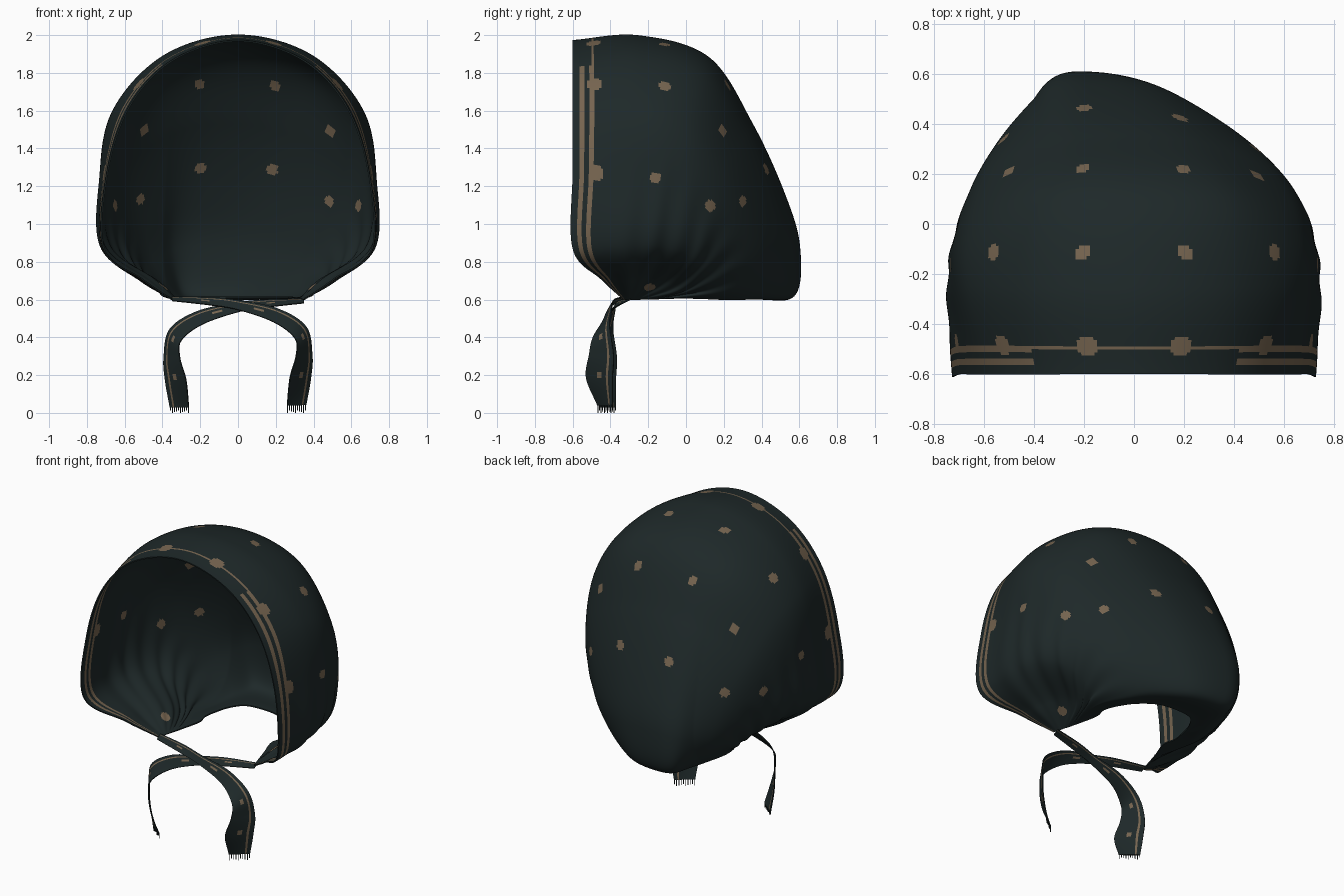
import bpy
import math
from mathutils import Vector, kdtree

cube = bpy.data.objects.get("Cube")
if cube:
    bpy.data.objects.remove(cube, do_unlink=True)


def material(name, colour):
    mat = bpy.data.materials.new(name)
    mat.use_nodes = True
    mat.diffuse_color = (*colour, 1)
    shader = mat.node_tree.nodes["Principled BSDF"]
    shader.inputs["Base Color"].default_value = (*colour, 1)
    shader.inputs["Roughness"].default_value = 0.9
    return mat


GREEN = material("dark green cloth", (0.0128, 0.0213, 0.0218))
TAN = material("tan print", (0.18, 0.128, 0.079))


def spline(points, steps):
    """Smooth curve through the points, with a fixed number of steps per span."""
    ext = [2 * points[0] - points[1], *points, 2 * points[-1] - points[-2]]
    out = []
    for i in range(len(points) - 1):
        a, b, c, d = ext[i:i + 4]
        for k in range(steps):
            t = k / steps
            out.append(0.5 * (2 * b + (c - a) * t + (2 * a - 5 * b + 4 * c - d) * t * t
                              + (3 * b - a - 3 * c + d) * t ** 3))
    return out + [points[-1].copy()]


def grid_object(name, rows, paint, thickness):
    """Cloth sheet from rows of points; paint(row, col, centre) gives the colour slot."""
    wide = len(rows[0])
    verts = [p for row in rows for p in row]
    faces, slots = [], []
    for r in range(len(rows) - 1):
        for c in range(wide - 1):
            quad = [r * wide + c, r * wide + c + 1, (r + 1) * wide + c + 1, (r + 1) * wide + c]
            faces.append(quad)
            slots.append(int(paint(r, c, sum((verts[i] for i in quad), Vector()) / 4)))
    mesh = bpy.data.meshes.new(name)
    mesh.from_pydata(verts, [], faces)
    mesh.materials.append(GREEN)
    mesh.materials.append(TAN)
    mesh.polygons.foreach_set("material_index", slots)
    obj = bpy.data.objects.new(name, mesh)
    bpy.context.collection.objects.link(obj)
    bpy.ops.object.select_all(action="DESELECT")
    obj.select_set(True)
    bpy.context.view_layer.objects.active = obj
    mod = obj.modifiers.new("cloth thickness", "SOLIDIFY")
    mod.thickness = thickness
    mod.offset = 0
    bpy.ops.object.modifier_apply(modifier=mod.name)
    bpy.ops.object.shade_smooth_by_angle(angle=math.radians(40))


# Hood: arches fanned from the face rim back to the nape, each from crown to cheek
ARCHES = [
    [(0, -.6, 1.97), (.34, -.6, 1.87), (.57, -.6, 1.63), (.69, -.6, 1.28), (.71, -.6, .87), (.51, -.45, .71)],
    [(0, -.25, 1.995), (.39, -.25, 1.89), (.66, -.25, 1.6), (.73, -.27, 1.22), (.72, -.3, .88), (.51, -.3, .7)],
    [(0, .12, 1.88), (.38, .1, 1.79), (.65, 0, 1.52), (.72, -.07, 1.18), (.69, -.12, .88), (.46, -.2, .71)],
    [(0, .35, 1.53), (.32, .32, 1.48), (.58, .21, 1.3), (.66, .1, 1.05), (.62, .03, .83), (.42, -.1, .69)],
    [(0, .52, 1.16), (.27, .49, 1.13), (.48, .37, 1.02), (.57, .22, .9), (.53, .1, .76), (.4, -.04, .65)],
    [(0, .6, .88), (.25, .56, .86), (.41, .42, .8), (.47, .27, .74), (.44, .12, .67), (.37, -.02, .63)],
    [(0, .57, .62), (.17, .54, .62), (.28, .42, .62), (.34, .27, .61), (.37, .12, .61), (.35, -.02, .61)],
]
# Turned-in neck edge
ARCHES.append([(x * 0.75, y * 0.62 - 0.02, 0.612) for x, y, z in ARCHES[-1]])
SPAN_V, SPAN_U = 28, 28
CHIN_FRONT, CHIN_BACK = Vector((.35, -.33, .6)), Vector((.3, -.16, .605))

arches = []
for i, arch in enumerate(ARCHES):
    half = [Vector(p) for p in arch] + [CHIN_FRONT.lerp(CHIN_BACK, i / (len(ARCHES) - 1))]
    mirrored = [Vector((-p.x, p.y, p.z)) for p in reversed(half[1:])]
    arches.append(spline(mirrored + half, SPAN_U))
columns = [spline(list(col), SPAN_V) for col in zip(*arches)]
hood_rows = [list(row) for row in zip(*columns)]

# Gathered folds running up from the chin, and a sideways sag of the nape
middle = len(columns) // 2
for r, row in enumerate(hood_rows):
    v = r / SPAN_V
    for c, p in enumerate(row):
        u = abs(c - middle) / SPAN_U
        gather = math.sin(math.pi * max(0, u - 2.5) / 3.5) * min(1, v)
        p.x += math.copysign(0.006, c - middle) * gather * math.sin(v * 8 + (c > middle))
        sag = 0.2 + 0.4 * min(1, max(0, p.x / 0.35 + 1))
        p.x -= sag * max(0, p.y) ** 2

# Printed dots, mirrored and snapped to the cloth; those by the rim are larger
DOTS = [(.2, -.12, 1.95), (.57, -.11, 1.73), (.2, .23, 1.75), (.2, .45, 1.3), (.51, .21, 1.5),
        (.48, .3, 1.12), (.65, .13, 1.1), (.74, -.16, 1.25), (.4, -.19, .67),
        (.19, -.485, 1.95), (.52, -.485, 1.73), (.73, -.485, 1.27)]
cloth = kdtree.KDTree(len(hood_rows) * len(columns))
for r, row in enumerate(hood_rows):
    for c, p in enumerate(row):
        cloth.insert(p, r * len(columns) + c)
cloth.balance()
dots = [cloth.find(Vector((x * s, y, z)))[0].copy() for x, y, z in DOTS for s in (-1, 1)]


def paint_hood(r, c, centre):
    v = (r + 0.5) / SPAN_V
    if abs(c - middle) < 1.2 * SPAN_U:
        stripe = .28 < v < .33
    else:
        stripe = .10 < v < .17 or .25 < v < .33
    return stripe or any((centre - d).length < (0.042 if d.y < -0.4 else 0.031) for d in dots)


grid_object("hood", hood_rows, paint_hood, 0.008)

# Ties: ribbon centre line and half-width direction, crossing under the chin
TIE = [((-.35, -.32, .598), (0, .02, .01)), ((-.15, -.36, .585), (0, .02, .02)),
       ((0, -.39, .565), (0, .015, .025)), ((.2, -.41, .51), (.012, .025, .035)),
       ((.33, -.44, .42), (.03, .045, .03)), ((.35, -.44, .3), (.042, .065, 0)),
       ((.33, -.45, .18), (.055, .07, 0)), ((.31, -.42, .035), (.05, .04, 0))]
ACROSS = 12


def paint_tie(r, c, centre):
    blotch = c in (5, 6) and r % 20 in (9, 10, 11)
    return c == ACROSS - 3 or blotch


for side, label in ((1, "left"), (-1, "right")):
    shift = Vector((0, -0.008 * side, 0.006 * side))
    path = spline([Vector((p[0] * side, p[1], p[2])) + shift for p, w in TIE], 12)
    width = spline([Vector((w[0] * side, w[1], w[2])) for p, w in TIE], 12)
    rows = [[p + w * (2 * k / ACROSS - 1) for k in range(ACROSS + 1)] for p, w in zip(path, width)]
    grid_object(label + "_tie", rows, paint_tie, 0.006)

    # Fringe threads at the ribbon end
    end, half = path[-1], width[-1]
    for k in range(10):
        top = end + half * (k / 4.5 - 1) * 0.96
        low = 0.012 * (k * 3 % 4) / 3
        bpy.ops.mesh.primitive_cylinder_add(vertices=5, radius=0.0025, depth=top.z - low,
                                            location=(top.x, top.y, (top.z + low) / 2))
        thread = bpy.context.object
        thread.name = label + "_fringe_thread"
        thread.data.materials.append(GREEN)
